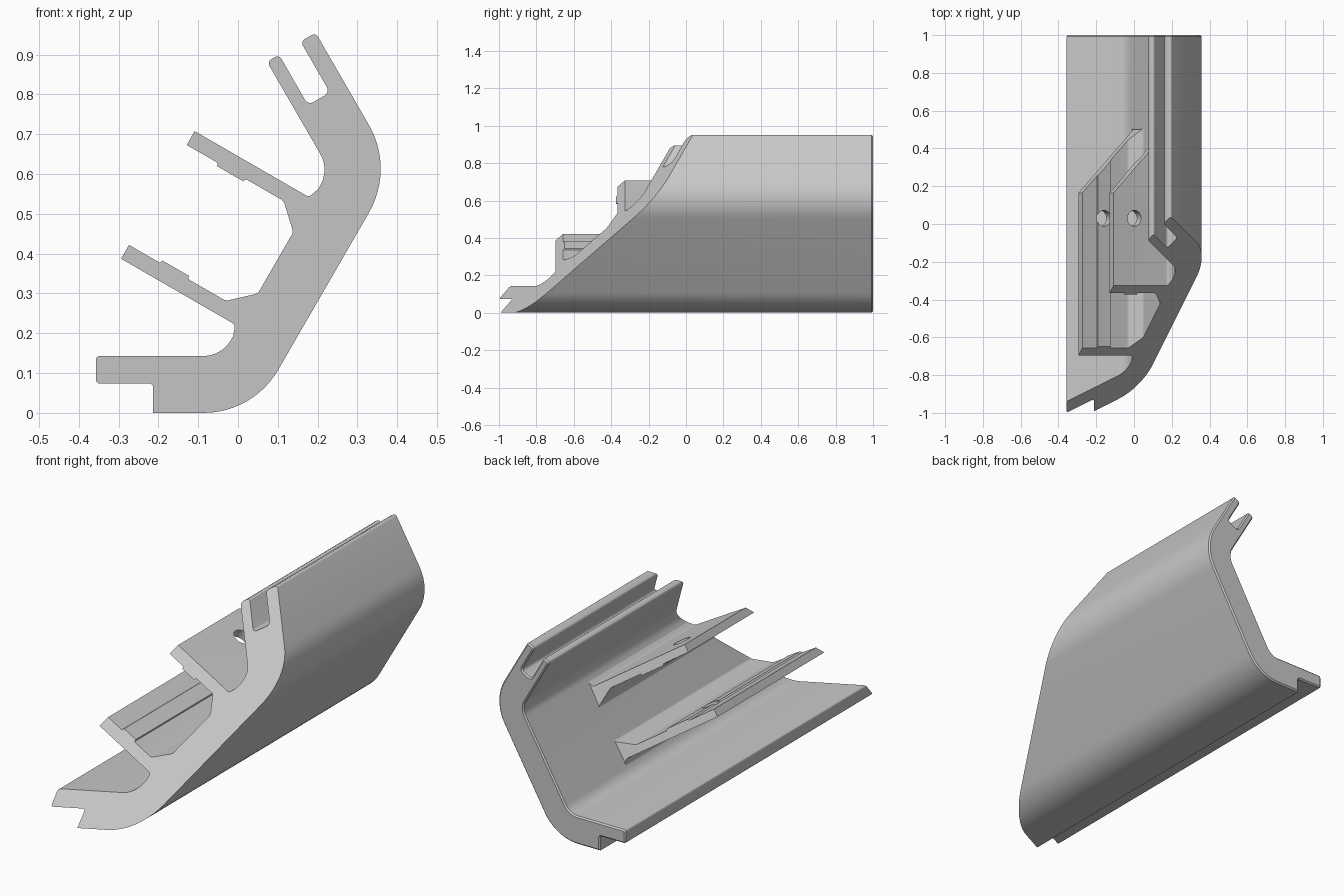
import bpy
import bmesh
from math import tan, pi, radians
from mathutils import Vector, Matrix

cube = bpy.data.objects.get("Cube")
if cube:
    bpy.data.objects.remove(cube)

grey = bpy.data.materials.new("plain grey")
grey.use_nodes = True
tone = (0.58, 0.58, 0.58, 1)
grey.diffuse_color = tone
grey.node_tree.nodes["Principled BSDF"].inputs["Base Color"].default_value = tone

# Wall frame: INWARD points into the wall, ALONG runs up it
INWARD = Vector((0.866, -0.5))
ALONG = Vector((0.5, 0.866))
WALL_MID = Vector((0.094, 0.377))


def rounded(corners):
    """Turn (x, z, radius) corners into a filleted outline."""
    out = []
    for i, (x, z, r) in enumerate(corners):
        p = Vector((x, z))
        if r == 0:
            out.append(p)
            continue
        a = (Vector(corners[i - 1][:2]) - p).normalized()
        b = (Vector(corners[(i + 1) % len(corners)][:2]) - p).normalized()
        reach = r / tan(a.angle(b) / 2)
        centre = p + (a + b).normalized() * (reach ** 2 + r ** 2) ** 0.5
        start, end = p + a * reach - centre, p + b * reach - centre
        n = 12 if r > 0.05 else 5
        for k in range(n + 1):
            out.append(centre + start.slerp(end, k / n).normalized() * r)
    return out


def front_y(p):
    """Front mitre, 45 degrees along the wall."""
    return p.dot(ALONG) - 0.885


def extrude(name, outline, back_y, bevel=0):
    bm = bmesh.new()
    front = [bm.verts.new((p.x, front_y(p), p.y)) for p in outline]
    back = [bm.verts.new((p.x, back_y(p), p.y)) for p in outline]
    n = len(outline)
    bm.faces.new(front)
    cap = bm.faces.new(back[::-1])
    for i in range(n):
        j = (i + 1) % n
        bm.faces.new((front[j], front[i], back[i], back[j]))
    bmesh.ops.recalc_face_normals(bm, faces=bm.faces)
    if bevel:
        bmesh.ops.bevel(bm, geom=list(cap.edges), offset=bevel, segments=1,
                        affect='EDGES', clamp_overlap=False)
    mesh = bpy.data.meshes.new(name)
    bm.to_mesh(mesh)
    bm.free()
    mesh.materials.append(grey)
    obj = bpy.data.objects.new(name, mesh)
    bpy.context.collection.objects.link(obj)
    return obj


# Bent wall with foot, lower lip and slotted top edge
wall = extrude("bent_wall", rounded([
    (-0.213, 0, 0), (0.0386, 0, 0.217), (0.3925, 0.613, 0.22),
    (0.195, 0.955, 0.012), (0.157, 0.933, 0.012),
    (0.231, 0.805, 0.015), (0.176, 0.773, 0.015),
    (0.103, 0.9, 0.012), (0.073, 0.882, 0.012),
    (0.2296, 0.611, 0.08), (-0.041, 0.143, 0.08),
    (-0.357, 0.143, 0.01), (-0.357, 0.074, 0.01), (-0.213, 0.074, 0.01),
]), lambda p: 1.0, bevel=0.007)

# Fin section: (depth from wall face, height from wall middle, radius)
FIN_TIP = -0.341
FIN = [
    (FIN_TIP, 0.185, 0), (FIN_TIP, 0.145, 0),
    (-0.252, 0.145, 0), (-0.248, 0.137, 0), (-0.172, 0.137, 0), (-0.169, 0.145, 0),
    (-0.06, 0.145, 0.02), (-0.004, 0.093, 0.012), (0.003, 0.08, 0),
    (0.03, 0.08, 0), (0.03, 0.215, 0), (0.001, 0.215, 0), (-0.01, 0.185, 0.012),
]


def fin_back(p):
    depth = (p - WALL_MID).dot(INWARD)
    return min(0.165 + depth - FIN_TIP, 0.505)


# Hole cutter passing through both fins
bm = bmesh.new()
bmesh.ops.create_cone(bm, cap_ends=True, segments=32, radius1=0.042, radius2=0.042, depth=0.5)
hole_mesh = bpy.data.meshes.new("hole_cutter")
bm.to_mesh(hole_mesh)
bm.free()
hole_mesh.materials.append(grey)
cutter = bpy.data.objects.new("hole_cutter", hole_mesh)
bpy.context.collection.objects.link(cutter)
spot = WALL_MID + INWARD * -0.213
cutter.matrix_world = Matrix.Translation((spot.x, 0.03, spot.y)) @ Matrix.Rotation(pi / 6, 4, 'Y')
cutter.hide_render = True

# Two mirrored fins
parts = [wall]
for name, side in (("lower_fin", -1), ("upper_fin", 1)):
    outline = [WALL_MID + INWARD * p.x + ALONG * (side * p.y) for p in rounded(FIN)]
    fin = extrude(name, outline, fin_back)
    cut = fin.modifiers.new("hole", 'BOOLEAN')
    cut.operation = 'DIFFERENCE'
    cut.solver = 'EXACT'
    cut.object = cutter
    parts.append(fin)

# Bake the holes in, then smooth the curved faces
bpy.context.view_layer.update()
graph = bpy.context.evaluated_depsgraph_get()
for fin in parts[1:]:
    baked = bpy.data.meshes.new_from_object(fin.evaluated_get(graph))
    fin.modifiers.clear()
    fin.data = baked
bpy.data.objects.remove(cutter)

bpy.ops.object.select_all(action='DESELECT')
for obj in parts:
    obj.select_set(True)
bpy.context.view_layer.objects.active = wall
bpy.ops.object.shade_smooth_by_angle(angle=radians(25))
